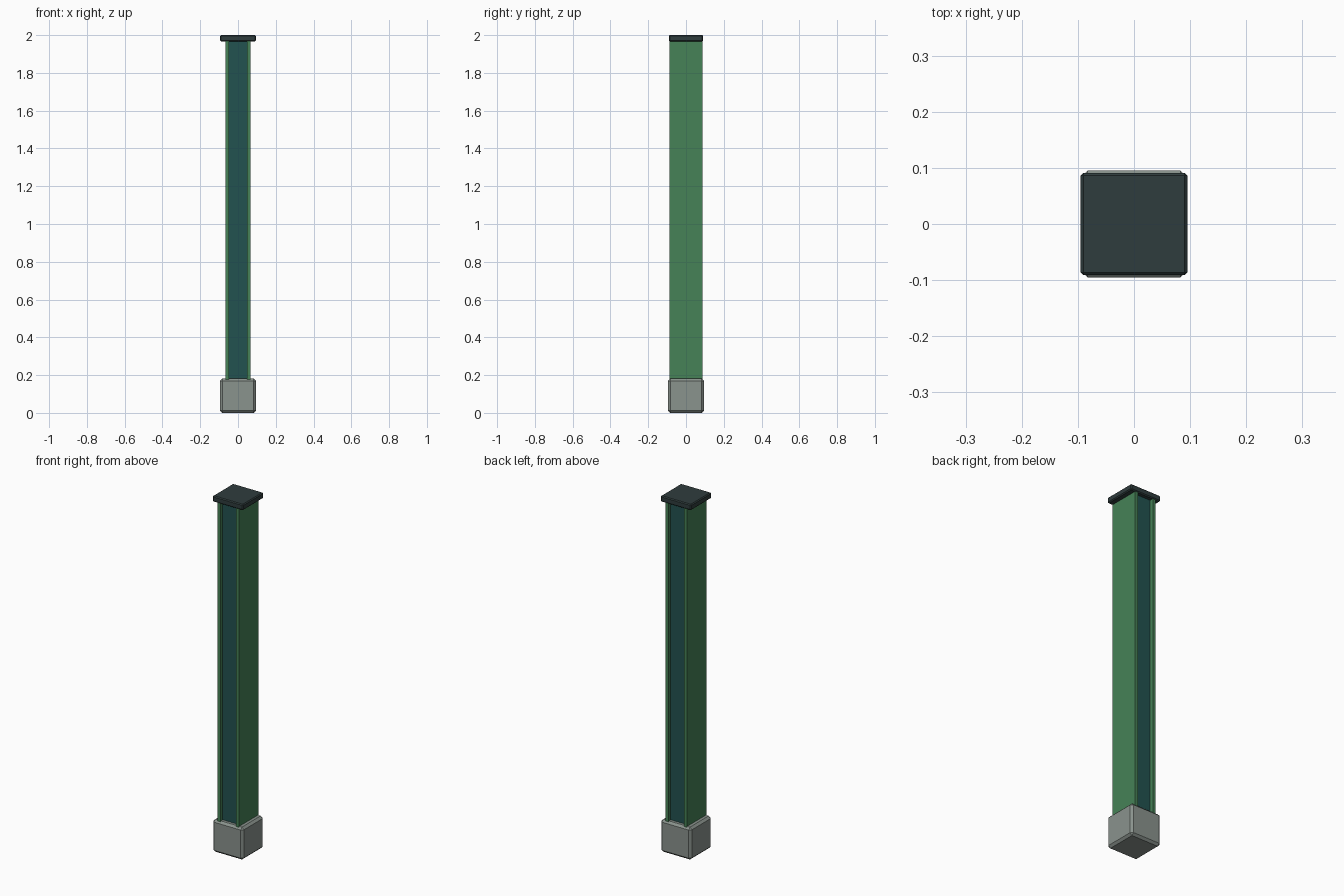
import bpy
import bmesh

default = bpy.data.objects.get("Cube")
if default:
    bpy.data.objects.remove(default, do_unlink=True)


def linear(c):
    c /= 255
    return c / 12.92 if c <= 0.04045 else ((c + 0.055) / 1.055) ** 2.4


def material(name, r, g, b):
    mat = bpy.data.materials.new(name)
    mat.use_nodes = True
    colour = (linear(r), linear(g), linear(b), 1)
    mat.diffuse_color = colour
    mat.node_tree.nodes["Principled BSDF"].inputs["Base Color"].default_value = colour
    return mat


def box(name, x, y, z, mat, chamfer=0):
    """Box given by its (low, high) extents, with optional flat chamfers."""
    bm = bmesh.new()
    bmesh.ops.create_cube(bm, size=1)
    for v in bm.verts:
        v.co = [(lo + hi) / 2 + c * (hi - lo) for c, (lo, hi) in zip(v.co, (x, y, z))]
    if chamfer:
        bmesh.ops.bevel(bm, geom=bm.edges[:], offset=chamfer, segments=1,
                        affect='EDGES', profile=0.5)
    mesh = bpy.data.meshes.new(name)
    bm.to_mesh(mesh)
    bm.free()
    mesh.materials.append(mat)
    obj = bpy.data.objects.new(name, mesh)
    bpy.context.collection.objects.link(obj)
    return obj


grey = material("concrete grey", 138, 147, 141)
green = material("post green", 70, 130, 87)
teal = material("panel teal", 34, 82, 80)
dark = material("cap charcoal", 47, 60, 61)

BASE_TOP, CAP_BOTTOM = 0.182, 1.967
shaft = (BASE_TOP - 0.02, CAP_BOTTOM + 0.01)

# Footing block
box("footing", (-0.095, 0.095), (-0.095, 0.095), (0, BASE_TOP), grey, 0.012)

# Side flanges with the recessed core between them
for name, lo, hi in (("left_flange", 0.048, 0.066), ("right_flange", -0.066, -0.048)):
    box(name, (lo, hi), (-0.087, 0.087), shaft, green)
box("core_panel", (-0.048, 0.048), (-0.067, 0.067), shaft, teal)

# Cap plate
box("cap", (-0.095, 0.095), (-0.091, 0.091), (CAP_BOTTOM, 2), dark, 0.005)
